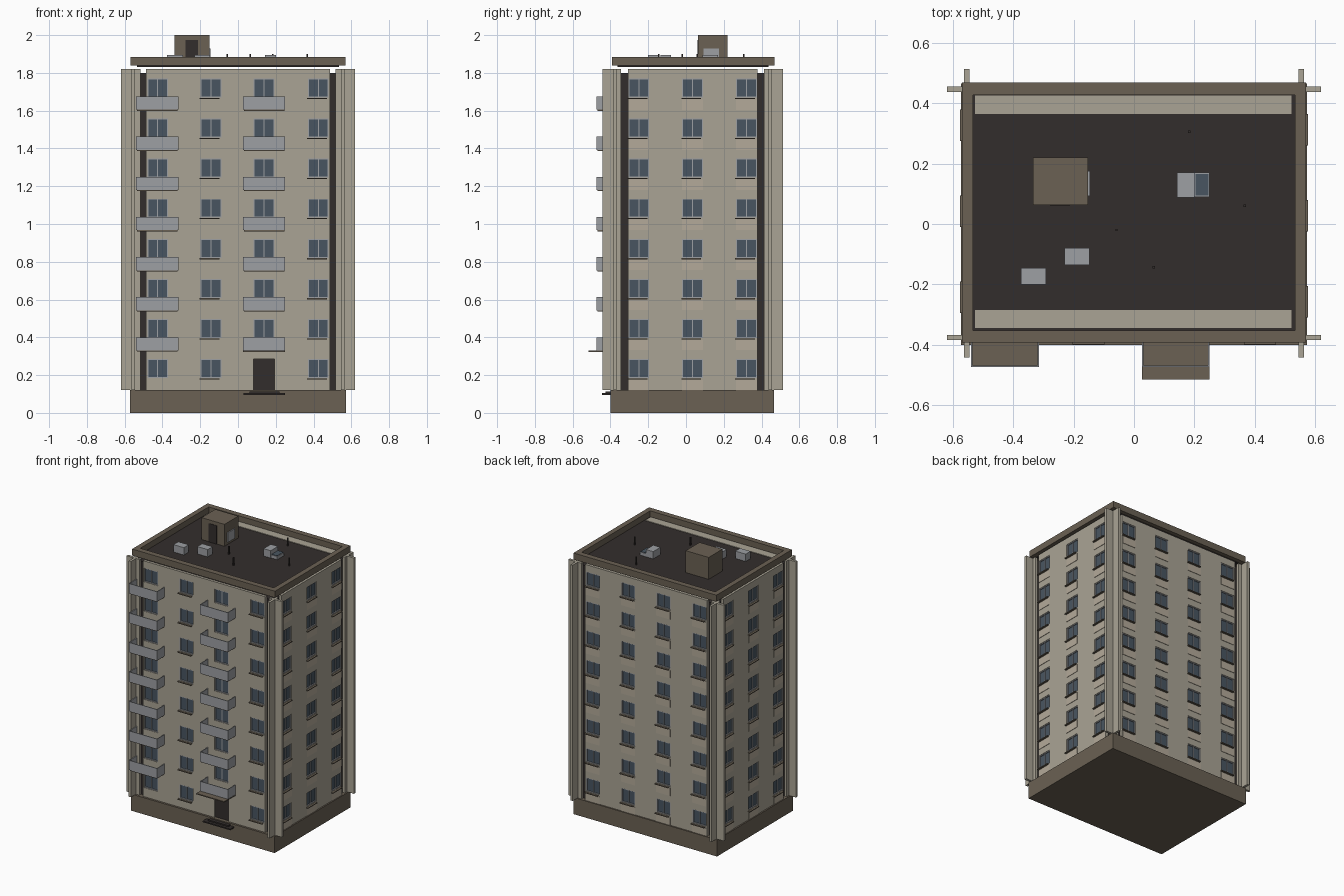
import bpy, bmesh
from math import pi

if "Cube" in bpy.data.objects:
    bpy.data.objects.remove(bpy.data.objects["Cube"])

def mat(name, r, g, b):
    m = bpy.data.materials.new(name)
    m.diffuse_color = tuple((c / 255) ** 2.2 for c in (r, g, b)) + (1,)
    m.use_nodes = True
    m.node_tree.nodes["Principled BSDF"].inputs["Base Color"].default_value = m.diffuse_color
    return m

CONCRETE = mat("concrete", 168, 162, 147)
PANEL = mat("spandrel_beige", 178, 168, 152)
TRIM = mat("brown_trim", 106, 97, 84)
DARK = mat("dark", 54, 49, 48)
GREY = mat("grey_metal", 156, 158, 162)
GLASS = mat("glass", 74, 86, 97)

def finish(name, bm, m, loc=(0, 0, 0), rot=0):
    me = bpy.data.meshes.new(name)
    bm.to_mesh(me)
    bm.free()
    ob = bpy.data.objects.new(name, me)
    bpy.context.collection.objects.link(ob)
    ob.location, ob.rotation_euler[2] = loc, rot
    me.materials.append(m)
    return ob

def boxes(name, items, m, loc=(0, 0, 0), rot=0):
    """One object out of many (x0, x1, y0, y1, z0, z1) boxes."""
    bm = bmesh.new()
    for x0, x1, y0, y1, z0, z1 in items:
        for v in bmesh.ops.create_cube(bm, size=1)["verts"]:
            v.co = ((x0 + x1) / 2 + v.co.x * (x1 - x0),
                    (y0 + y1) / 2 + v.co.y * (y1 - y0),
                    (z0 + z1) / 2 + v.co.z * (z1 - z0))
    return finish(name, bm, m, loc, rot)

CY = 0.035                      # centre of the tower in y
ROWS = [0.235 + 0.2121 * i for i in range(8)]
Z0, Z1 = 0.12, 1.82
WW, WH = 0.055, 0.05            # window half sizes

# Facade: local x runs along the wall, local -y points outwards
def facade(side, loc, rot, half, cols, fin0, fin1, front=False):
    door = (2, 0) if front else None
    xs = sorted([-half, half] + [c + s * WW for c in cols for s in (-1, 1)])
    zs = sorted([Z0, Z1] + [r + s * WH for r in ROWS for s in (-1, 1)])
    bm = bmesh.new()
    for i in range(len(xs) - 1):
        for j in range(len(zs) - 1):
            hole = i % 2 and j % 2
            if hole or (front and i == 5 and j == 0):
                continue
            bm.faces.new([bm.verts.new((x, 0, z)) for x, z in (
                (xs[i], zs[j]), (xs[i + 1], zs[j]),
                (xs[i + 1], zs[j + 1]), (xs[i], zs[j + 1]))])
    bmesh.ops.remove_doubles(bm, verts=bm.verts, dist=1e-5)
    wall = finish(side + "_wall", bm, CONCRETE, loc, rot)
    sol = wall.modifiers.new("thickness", "SOLIDIFY")
    sol.thickness, sol.offset = 0.02, -1

    glass, frames, sills, spandrels = [], [], [], []
    t = 0.005
    for ci, c in enumerate(cols):
        for ri, r in enumerate(ROWS):
            if (ci, ri) == door:
                continue
            a, b, lo, hi = c - WW, c + WW, r - WH, r + WH
            glass.append((a, b, 0.010, 0.014, lo, hi))
            frames += [(a, a + t, 0.003, 0.016, lo, hi), (b - t, b, 0.003, 0.016, lo, hi),
                       (a, b, 0.003, 0.016, lo, lo + t), (a, b, 0.003, 0.016, hi - t, hi),
                       (c - t / 2, c + t / 2, 0.005, 0.016, lo, hi)]
            if not front or ci in (1, 3):
                sills.append((a - 0.005, b - 0.01, -0.014, 0.002, lo - 0.008, lo - 0.002))
            if not front:
                spandrels.append((a, b, -0.003, 0.002, lo - 0.065, lo - 0.01))
    boxes(side + "_window_panes", glass, GLASS, loc, rot)
    boxes(side + "_window_frames", frames, GREY, loc, rot)
    boxes(side + "_window_sills", sills, TRIM, loc, rot)
    if spandrels:
        boxes(side + "_spandrels", spandrels, PANEL, loc, rot)
    # corner fins running past the building corner
    boxes(side + "_corner_fins", [(-fin1, -fin0, 0, 0.018, Z0, Z1),
                                  (fin0, fin1, 0, 0.018, Z0, Z1)], CONCRETE, loc, rot)

LONG, SHORT = (-0.425, -0.143, 0.138, 0.425), (-0.285, 0, 0.285)
facade("front", (0, CY - 0.42, 0), 0, 0.487, LONG, 0.517, 0.62, True)
facade("back", (0, CY + 0.42, 0), pi, 0.487, LONG, 0.517, 0.62)
facade("right", (0.563, CY, 0), pi / 2, 0.343, SHORT, 0.378, 0.478)
facade("left", (-0.563, CY, 0), -pi / 2, 0.343, SHORT, 0.378, 0.478)

# Plinth and dark inner core
boxes("plinth", [(-0.573, 0.573, -0.40, 0.465, 0, 0.12)], TRIM)
boxes("inner_core", [(-0.543, 0.543, CY - 0.4, CY + 0.4, 0.12, 1.80)], DARK)

# Balconies: floor, front and side screens
screens, floors = [], []
for x0, x1 in ((-0.54, -0.315), (0.027, 0.25)):
    for i in range(7):
        z = 0.33 + 0.2125 * i
        floors.append((x0 + 0.004, x1 - 0.004, -0.468, -0.385, z - 0.006, z + 0.002))
        screens += [(x0, x1, -0.473, -0.468, z, z + 0.07),
                    (x0, x0 + 0.005, -0.468, -0.385, z, z + 0.07),
                    (x1 - 0.005, x1, -0.468, -0.385, z, z + 0.07)]
boxes("balcony_screens", screens, GREY)
boxes("balcony_floors", floors, TRIM)

# Entrance: door, canopy, steps
boxes("entrance_door", [(0.083, 0.193, -0.375, -0.366, 0.12, 0.285)], DARK)
boxes("entrance_canopy", [(0.027, 0.25, -0.515, -0.385, 0.322, 0.329)], TRIM)
boxes("entrance_steps", [(0.03, 0.25, -0.445, -0.385, 0.095, 0.104),
                         (0.06, 0.22, -0.425, -0.385, 0.104, 0.113)], DARK)

# Roof deck, light edge strips and parapet ring
XA, YA, YB = 0.57, -0.393, 0.468
boxes("roof_deck", [(-0.535, 0.535, YA + 0.03, YB - 0.03, 1.832, 1.842)], DARK)
boxes("roof_edge_strips", [(-0.527, 0.522, -0.345, -0.285, 1.84, 1.846),
                           (-0.527, 0.522, 0.365, 0.425, 1.84, 1.846)], CONCRETE)
boxes("parapet", [(-XA, XA, YA, YA + 0.04, 1.838, 1.885), (-XA, XA, YB - 0.04, YB, 1.838, 1.885),
                  (-XA, -XA + 0.037, YA + 0.04, YB - 0.04, 1.838, 1.885),
                  (XA - 0.037, XA, YA + 0.04, YB - 0.04, 1.838, 1.885)], TRIM)

# Stair house with door and side vent
boxes("stair_house", [(-0.335, -0.152, 0.063, 0.22, 1.84, 2.0)], TRIM)
boxes("stair_house_door", [(-0.277, -0.213, 0.060, 0.066, 1.842, 1.975)], DARK)
boxes("stair_house_vent", [(-0.153, -0.145, 0.093, 0.175, 1.86, 1.93)], GREY)

# Rooftop units, skylight and thin poles
boxes("rooftop_units", [(-0.375, -0.292, -0.2, -0.145, 1.84, 1.895),
                        (-0.23, -0.147, -0.135, -0.08, 1.84, 1.895)], GREY)
boxes("skylight_hood", [(0.143, 0.20, 0.087, 0.17, 1.84, 1.895)], GREY)
boxes("skylight_frame", [(0.20, 0.25, 0.09, 0.17, 1.84, 1.865)], GREY)
boxes("skylight_glass", [(0.203, 0.246, 0.094, 0.166, 1.865, 1.868)], GLASS)
boxes("roof_poles", [(x - 0.004, x + 0.004, y - 0.004, y + 0.004, 1.84, 1.9)
                     for x, y in ((0.183, 0.305), (-0.058, -0.02), (0.065, -0.143), (0.367, 0.06))], DARK)
